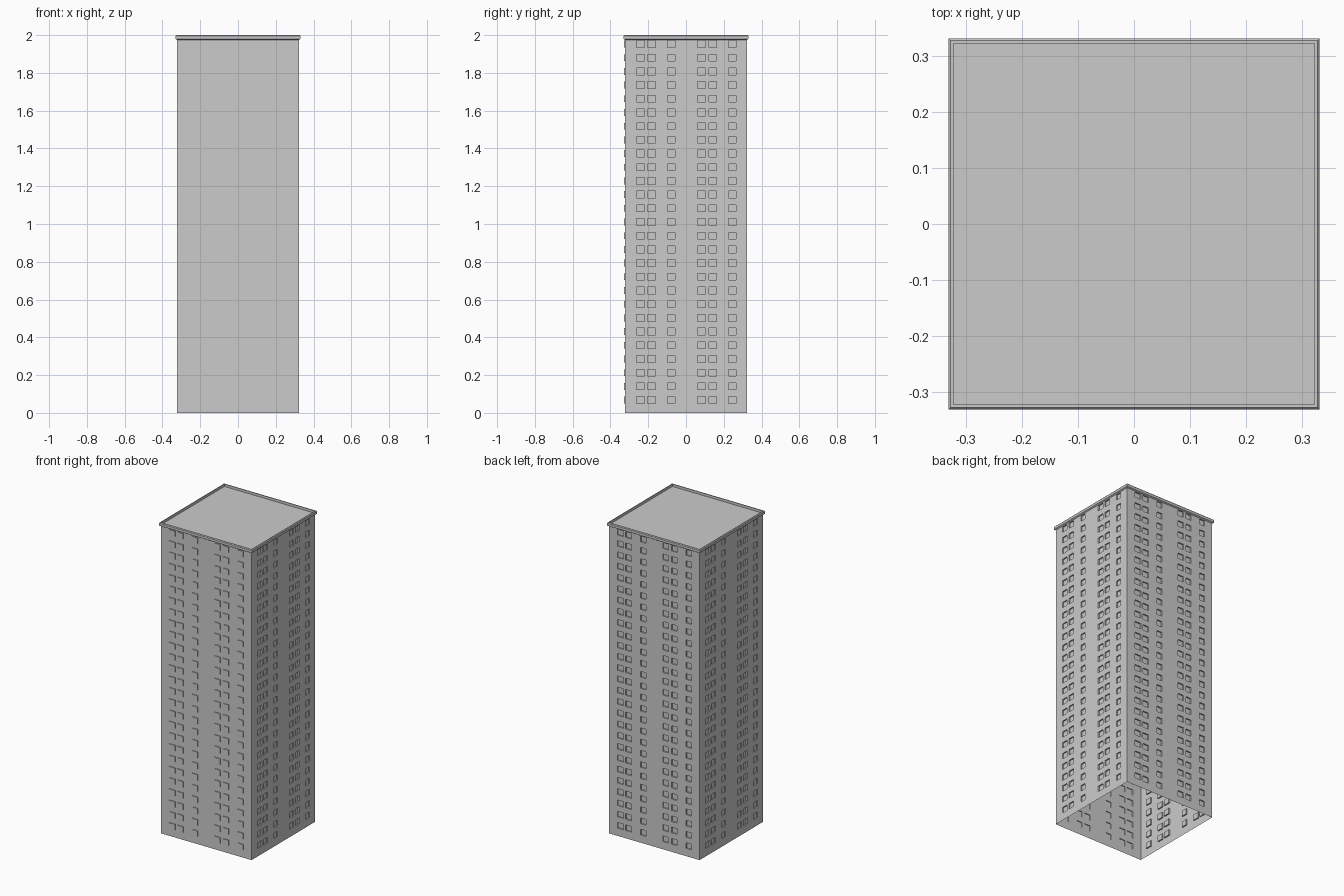
import bpy, bmesh
from mathutils import Matrix
from math import pi

if "Cube" in bpy.data.objects:
    bpy.data.objects.remove(bpy.data.objects["Cube"])

HALF = 0.323          # half width of the walls
WALL_TOP = 1.98
FLOORS, PITCH = 27, 0.0725
SILL, WIN_H = 0.05, 0.036
# window columns as fractions of the wall width
COLUMNS = [(.095, .16), (.185, .25), (.35, .41), (.595, .66), (.69, .75), (.85, .91)]


def finish(name, bm):
    bmesh.ops.remove_doubles(bm, verts=bm.verts, dist=1e-5)
    me = bpy.data.meshes.new(name)
    bm.to_mesh(me)
    bm.free()
    ob = bpy.data.objects.new(name, me)
    bpy.context.collection.objects.link(ob)
    return ob


def quad(bm, pts):
    bm.faces.new([bm.verts.new(p) for p in pts])


def wall(name, turn, depth):
    """Flat wall facing -y with a grid of stepped windows, turned about z."""
    bm = bmesh.new()
    xs = [-HALF] + [(u - .5) * 2 * HALF for c in COLUMNS for u in c] + [HALF]
    zs = [0.0]
    for i in range(FLOORS):
        z = SILL + i * PITCH
        zs += [z, z + WIN_H]
    zs.append(WALL_TOP)
    y, yw = -HALF, -HALF + depth
    for i in range(len(xs) - 1):
        for j in range(len(zs) - 1):
            ring = [(xs[i], zs[j]), (xs[i + 1], zs[j]),
                    (xs[i + 1], zs[j + 1]), (xs[i], zs[j + 1])]
            is_window = i % 2 and j % 2
            quad(bm, [(a, yw if is_window else y, b) for a, b in ring])
            if is_window:
                # jambs, sill and head
                for k in range(4):
                    (a, b), (c, d) = ring[k], ring[(k + 1) % 4]
                    quad(bm, [(a, y, b), (c, y, d), (c, yw, d), (a, yw, b)])
    bmesh.ops.transform(bm, matrix=Matrix.Rotation(turn * pi / 2, 4, 'Z'), verts=bm.verts)
    return finish(name, bm)


# Four walls: front windows stand proud, the others are recessed
wall("front_wall", 0, -0.005)
wall("right_wall", 1, 0.008)
wall("back_wall", 2, 0.008)
wall("left_wall", 3, 0.008)

# Parapet rim swept round the square, closed by the sunken roof
bm = bmesh.new()
profile = [(HALF, 1.975), (.331, 1.980), (.331, 1.995), (.327, 2.0), (.322, 2.0), (.322, 1.984)]
corners = [(-1, -1), (1, -1), (1, 1), (-1, 1)]
for (r0, z0), (r1, z1) in zip(profile, profile[1:]):
    for k in range(4):
        (ax, ay), (bx, by) = corners[k], corners[(k + 1) % 4]
        quad(bm, [(ax * r0, ay * r0, z0), (bx * r0, by * r0, z0),
                  (bx * r1, by * r1, z1), (ax * r1, ay * r1, z1)])
finish("parapet", bm)

bm = bmesh.new()
r, z = profile[-1]
quad(bm, [(x * r, y * r, z) for x, y in corners])
finish("roof", bm)
